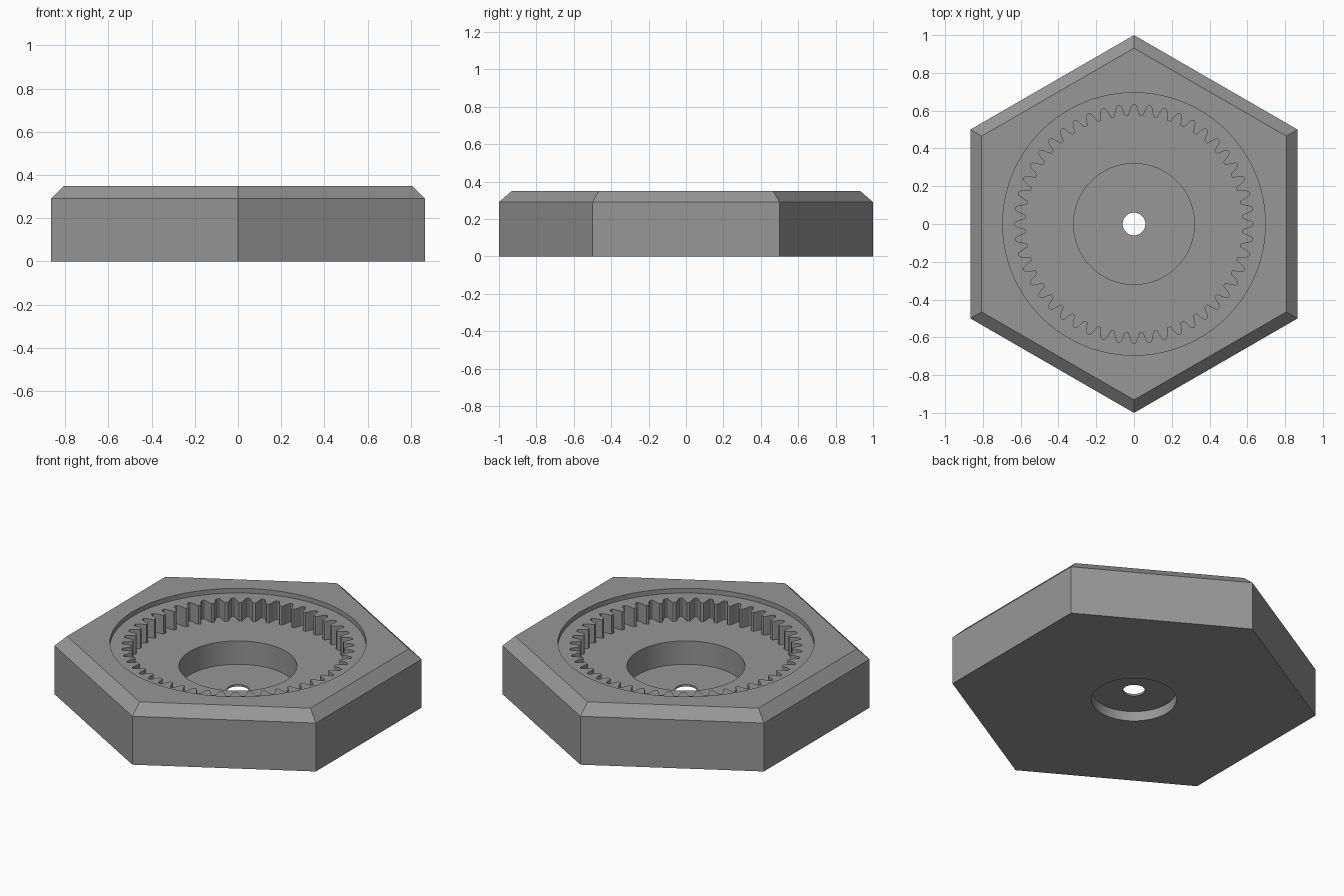
import bpy, bmesh, math

if "Cube" in bpy.data.objects:
    bpy.data.objects.remove(bpy.data.objects["Cube"])

TEETH = 48
grey = bpy.data.materials.new("mid grey")
grey.diffuse_color = (0.31, 0.31, 0.31, 1)
grey.use_nodes = True
grey.node_tree.nodes["Principled BSDF"].inputs["Base Color"].default_value = grey.diffuse_color


def circle(radius, sides, start=0.0):
    return [(radius * math.cos(start + math.tau * i / sides),
             radius * math.sin(start + math.tau * i / sides)) for i in range(sides)]


def ring_gear_outline():
    # half width of each tooth gap, as a share of the tooth pitch, by radius
    flank = [(0.575, 0.40), (0.578, 0.36), (0.59, 0.305), (0.605, 0.235),
             (0.618, 0.18), (0.626, 0.14), (0.631, 0.07)]
    gap = [(r, -w) for r, w in flank] + [(r, w) for r, w in reversed(flank)]
    pitch = math.tau / TEETH
    return [(r * math.cos((i + w) * pitch), r * math.sin((i + w) * pitch))
            for i in range(TEETH) for r, w in gap]


def loft(name, layers):
    """Closed solid through outlines given as (points, z)."""
    bm = bmesh.new()
    rings = [[bm.verts.new((x, y, z)) for x, y in pts] for pts, z in layers]
    n = len(rings[0])
    for low, high in zip(rings, rings[1:]):
        for i in range(n):
            j = (i + 1) % n
            bm.faces.new((low[i], low[j], high[j], high[i]))
    bm.faces.new(rings[0][::-1])
    bm.faces.new(rings[-1])
    mesh = bpy.data.meshes.new(name)
    bm.to_mesh(mesh)
    bm.free()
    mesh.materials.append(grey)
    obj = bpy.data.objects.new(name, mesh)
    bpy.context.collection.objects.link(obj)
    return obj


# hexagonal body with a chamfered top edge
hexagon = circle(1.0, 6, math.pi / 2)
top_hexagon = circle(0.931, 6, math.pi / 2)
body = loft("hex_gear_housing", [(hexagon, 0), (hexagon, 0.29), (top_hexagon, 0.35)])

# lid recess, toothed ring, centre pocket, shaft hole and underside seat
cuts = [
    ("lid_recess", circle(0.695, 128), 0.322, 0.5),
    ("tooth_ring", ring_gear_outline(), 0.21, 0.45),
    ("centre_pocket", circle(0.32, 96), 0.07, 0.4),
    ("shaft_hole", circle(0.06, 48), -0.1, 0.3),
    ("underside_seat", circle(0.231, 96), -0.15, 0.058),
]
bpy.context.view_layer.objects.active = body
for name, outline, low, high in cuts:
    cutter = loft(name + "_cutter", [(outline, low), (outline, high)])
    cutter.hide_render = True
    mod = body.modifiers.new(name, 'BOOLEAN')
    mod.operation = 'DIFFERENCE'
    mod.solver = 'EXACT'
    mod.object = cutter
    bpy.ops.object.modifier_apply(modifier=mod.name)
    bpy.data.objects.remove(cutter)

# smooth round walls, crisp edges
body.select_set(True)
bpy.ops.object.shade_smooth_by_angle(angle=math.radians(30))
